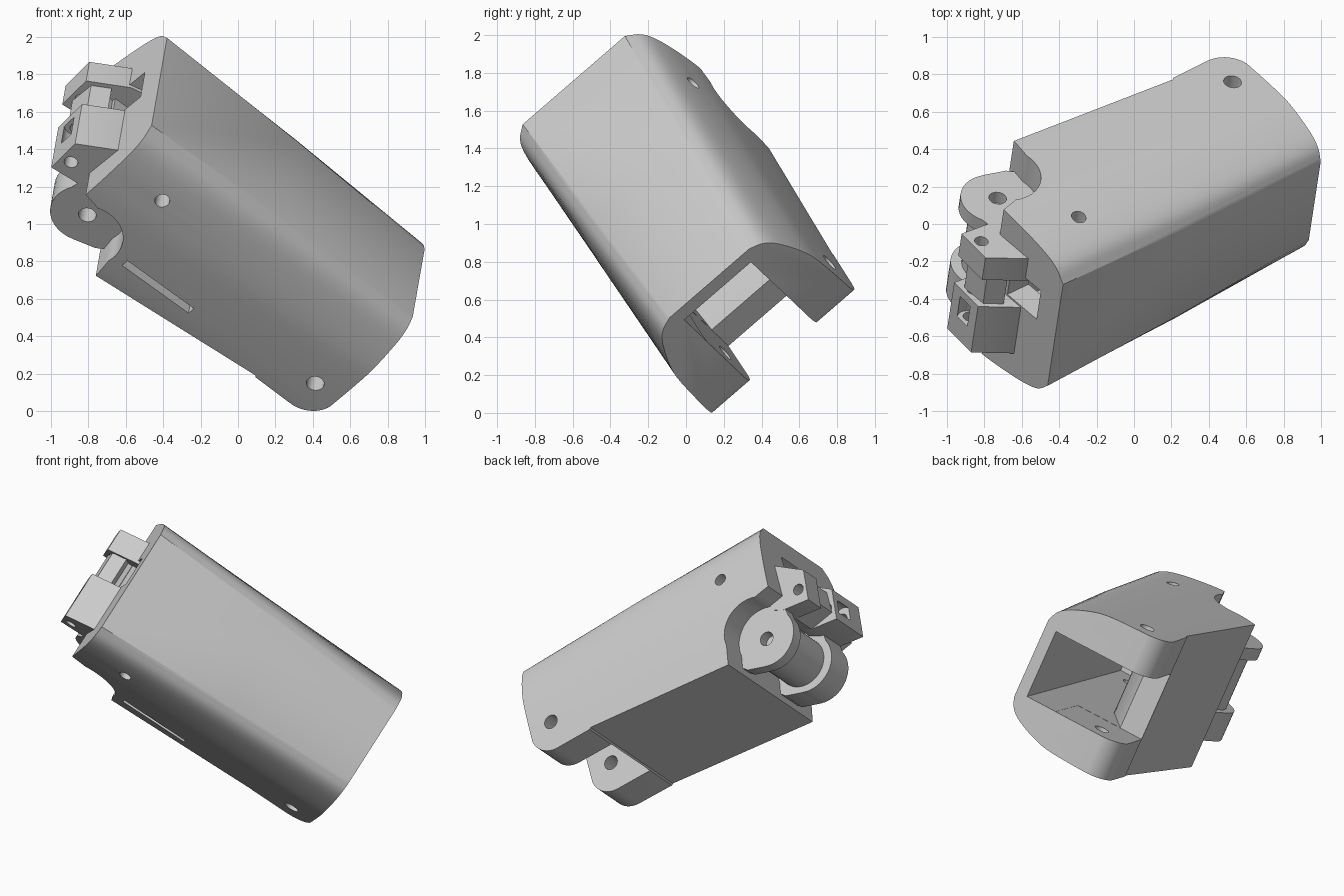
import bpy, bmesh, math
from mathutils import Matrix, Vector

cube = bpy.data.objects.get("Cube")
if cube:
    bpy.data.objects.remove(cube, do_unlink=True)

# Local frame: u runs along the segment, v along the pins, w towards the rounded back
U = Vector((0.753, 0.361, -0.550)).normalized()
V = Vector((0.115, 0.748, 0.645))
V = (V - V.dot(U) * U).normalized()
W = U.cross(V)
FRAME = Matrix.Translation((0, 0, 1)) @ Matrix((U, V, W)).transposed().to_4x4()

grey = bpy.data.materials.new("matte_grey")
grey.diffuse_color = (0.6, 0.6, 0.6, 1)
grey.use_nodes = True
grey.node_tree.nodes["Principled BSDF"].inputs["Base Color"].default_value = (0.6, 0.6, 0.6, 1)


def loft(name, rings):
    """Skin a list of equal-length rings and cap both ends."""
    bm = bmesh.new()
    rows = [[bm.verts.new(p) for p in ring] for ring in rings]
    for a, b in zip(rows, rows[1:]):
        for i in range(len(a)):
            j = (i + 1) % len(a)
            bm.faces.new((a[i], a[j], b[j], b[i]))
    bm.faces.new(rows[0])
    bm.faces.new(rows[-1])
    bmesh.ops.recalc_face_normals(bm, faces=bm.faces)
    mesh = bpy.data.meshes.new(name)
    bm.to_mesh(mesh)
    bm.free()
    mesh.materials.append(grey)
    obj = bpy.data.objects.new(name, mesh)
    bpy.context.collection.objects.link(obj)
    return obj


def prism(name, outline, v0, v1):
    """Extrude a (u, w) outline along the pin axis."""
    return loft(name, [[(u, v, w) for u, w in outline] for v in (v0, v1)])


def arc(cu, cw, r, start, end, n):
    steps = [math.radians(start + (end - start) * i / n) for i in range(n + 1)]
    return [(cu + r * math.cos(t), cw + r * math.sin(t)) for t in steps]


def disc(name, cu, cw, r, v0, v1, n=40):
    return prism(name, arc(cu, cw, r, 0, 360 - 360 / n, n - 1), v0, v1)


def block(name, u0, u1, v0, v1, w0, w1):
    return prism(name, [(u0, w0), (u1, w0), (u1, w1), (u0, w1)], v0, v1)


def combine(target, tool, operation):
    """Apply a boolean and discard the tool."""
    tool.hide_render = True
    mod = target.modifiers.new("shape", 'BOOLEAN')
    mod.operation, mod.object, mod.solver = operation, tool, 'EXACT'
    bpy.context.view_layer.objects.active = target
    bpy.ops.object.modifier_apply(modifier=mod.name)
    bpy.data.objects.remove(tool, do_unlink=True)


def smooth_path(points, steps=4):
    """Pass a rounded curve through a few section points."""
    pts = [Vector(p) for p in points]
    pts = [2 * pts[0] - pts[1]] + pts + [2 * pts[-1] - pts[-2]]
    out = []
    for a, b, c, d in zip(pts, pts[1:], pts[2:], pts[3:]):
        for k in range(steps):
            t = k / steps
            out.append(0.5 * (2 * b + (c - a) * t + (2 * a - 5 * b + 4 * c - d) * t * t
                              + (3 * b - a - 3 * c + d) * t ** 3))
    return out + [pts[-2]]


def section(u, half):
    side = smooth_path(half)
    return [(u, p.x, p.y) for p in side] + [(u, -p.x, p.y) for p in reversed(side)]


# Body shell: lofted rounded sections, narrower at the far end
near = [(.36, .455), (.43, .385), (.47, .27), (.5, .08), (.515, -.1), (.525, -.4), (.51, -.56)]
far = [(.28, .393), (.35, .36), (.405, .29), (.465, .14), (.49, 0), (.5, -.3), (.495, -.5)]
middle = [((a + c) / 2, (b + d) / 2 + 0.015) for (a, b), (c, d) in zip(near, far)]
body = loft("segment_body", [section(-.95, near), section(0, middle), section(.945, far)])

# Side silhouette: scooped under the near end, rounded lugs at the far end
silhouette = ([(-.96, .6), (-.96, -.06), (-.87, -.08)] + arc(-.77, -.285, .21, 110, -10, 16)
              + [(-.54, -.455), (.52, -.372), (.53, -.382)]
              + arc(.787, -.228, .16, -92, 0, 12) + [(.947, .6)])
combine(body, prism("silhouette", silhouette, -.8, .8), 'INTERSECT')

# Hollow inside with a ramped floor, open fork between the lugs, window in the near face
hollow = [(1.2, -.25), (.53, -.22), (.25, -.06), (-.8, -.06), (-.8, .315), (1.2, .315)]
combine(body, prism("cavity", hollow, -.235, .235), 'DIFFERENCE')
combine(body, block("fork_gap", .53, 1.2, -.236, .236, -.8, .1), 'DIFFERENCE')
combine(body, block("cable_window", -1.2, -.7, 0, .2, .06, .3), 'DIFFERENCE')

# Pin holes through both sides and a slot on one side
combine(body, disc("lug_hole", .783, -.185, .048, -.8, .8, 24), 'DIFFERENCE')
combine(body, disc("side_hole", -.62, .18, .04, -.8, .8, 24), 'DIFFERENCE')
combine(body, block("side_slot", -.49, -.02, -.8, -.4, -.295, -.25), 'DIFFERENCE')

# Knuckle: two drums with clevis blocks, joined by a thick barrel
clevis = [(-.85, .2), (-.94, .18), (-1.14, .04), (-1.12, -.18), (-.93, -.16), (-.85, -.12)]
web = [(-.96, -.28), (-.93, 0), (-.75, 0), (-.5, -.2), (-.5, -.36), (-.58, -.44), (-.7, -.478),
       (-.79, -.484)]
parts = [body]
for label, inner, outer, clevis_inner in (("left", .25, .335, .18), ("right", -.13, -.335, -.01)):
    drum = disc(label + "_knuckle_drum", -.77, -.29, .2, inner, outer)
    combine(drum, prism("web", web, inner, outer), 'UNION')
    combine(drum, disc("knuckle_hole", -.765, -.295, .048, -.8, .8, 24), 'DIFFERENCE')
    fork = prism(label + "_clevis_block", clevis, clevis_inner, outer * 1.005)
    combine(fork, disc("clevis_hole", -1.07, -.075, .037, -.8, .8, 24), 'DIFFERENCE')
    parts += [drum, fork]

# Counterbore in the thicker clevis block, stepped bridge between the two blocks
combine(parts[-1], disc("counterbore", -1.085, -.065, .065, -.2, -.06, 24), 'DIFFERENCE')
bridge = [(-.85, .03), (-.98, .04), (-1.01, .1), (-1.1, .035), (-1.1, -.12), (-.93, -.16),
          (-.85, -.12)]
parts.append(prism("clevis_bridge", bridge, -.012, .182))
parts.append(disc("knuckle_barrel", -.75, -.275, .165, -.14, .26))

# Place everything in the tilted pose and smooth the curved surfaces
bpy.ops.object.select_all(action='DESELECT')
for obj in parts:
    obj.data.transform(FRAME)
    obj.select_set(True)
bpy.context.view_layer.objects.active = body
bpy.ops.object.shade_smooth_by_angle(angle=math.radians(35))
